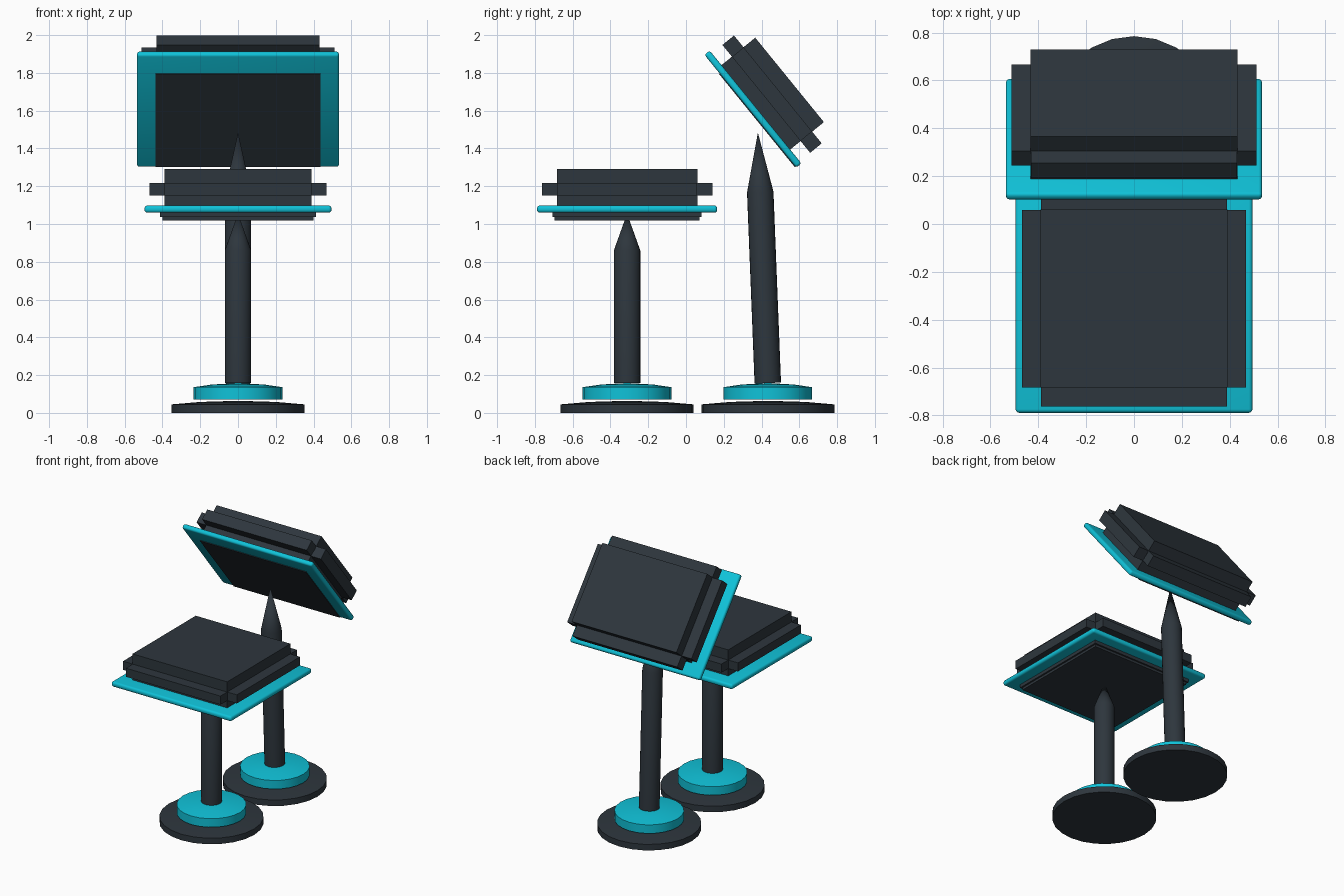
import bpy, bmesh, math
from mathutils import Matrix

if "Cube" in bpy.data.objects:
    bpy.data.objects.remove(bpy.data.objects["Cube"])


def material(name, rgb):
    m = bpy.data.materials.new(name)
    m.diffuse_color = (*rgb, 1)
    m.use_nodes = True
    m.node_tree.nodes["Principled BSDF"].inputs["Base Color"].default_value = m.diffuse_color
    return m


DARK = material("charcoal", (0.027, 0.037, 0.047))
CYAN = material("cyan", (0.005, 0.54, 0.69))


def finish(name, bm, mat, matrix, smooth=False):
    bmesh.ops.recalc_face_normals(bm, faces=bm.faces)
    me = bpy.data.meshes.new(name)
    bm.to_mesh(me)
    bm.free()
    me.materials.append(mat)
    ob = bpy.data.objects.new(name, me)
    bpy.context.collection.objects.link(ob)
    ob.matrix_world = matrix
    if smooth:
        bpy.ops.object.select_all(action='DESELECT')
        ob.select_set(True)
        bpy.context.view_layer.objects.active = ob
        bpy.ops.object.shade_smooth_by_angle(angle=math.radians(35))
    return ob


def box(name, mat, matrix, hx, y0, y1, z0, z1, bevel=0):
    """Box centred on x with half width hx, in the local frame of matrix."""
    bm = bmesh.new()
    bmesh.ops.create_cube(bm, size=1)
    for v in bm.verts:
        v.co = (v.co.x * 2 * hx, (y0 + y1) / 2 + v.co.y * (y1 - y0),
                (z0 + z1) / 2 + v.co.z * (z1 - z0))
    if bevel:
        bmesh.ops.bevel(bm, geom=bm.edges[:], offset=bevel, segments=3,
                        profile=0.5, affect='EDGES')
    return finish(name, bm, mat, matrix, bevel > 0)


def lathe(name, mat, matrix, profile, sides=24):
    """Spin a (radius, height) profile that starts and ends on the axis."""
    bm = bmesh.new()
    verts = [bm.verts.new((r, 0, z)) for r, z in profile]
    edges = [bm.edges.new(p) for p in zip(verts, verts[1:])]
    bmesh.ops.spin(bm, geom=verts + edges, cent=(0, 0, 0), axis=(0, 0, 1),
                   angle=math.tau, steps=sides, use_duplicate=False)
    bmesh.ops.remove_doubles(bm, verts=bm.verts[:], dist=1e-4)
    return finish(name, bm, mat, matrix, True)


def stand(prefix, y, shoulder, tip, lean):
    at = Matrix.Translation((0, y, 0))
    # domed floor disc and collar
    lathe(prefix + "_base", DARK, at,
          [(0, 0), (0.352, 0), (0.352, 0.045), (0.2, 0.058), (0, 0.064)])
    lathe(prefix + "_collar", CYAN, at,
          [(0, 0.072), (0.235, 0.072), (0.235, 0.136), (0.14, 0.15), (0, 0.158)])
    # pointed post
    post = Matrix.Translation((0, y, 0.158)) @ Matrix.Rotation(lean, 4, 'X')
    lathe(prefix + "_post", DARK, post,
          [(0, 0), (0.07, 0), (0.07, shoulder - 0.158), (0, tip - 0.158)])


def cushion(prefix, at, hx, hy, grow, z0, f0, f1, top):
    # main block with a cross-shaped flange around its middle
    box(prefix + "_block", DARK, at, hx, -hy, hy, z0, top)
    box(prefix + "_flange_long", DARK, at, hx - 0.001, -hy - grow, hy + grow, f0, f1)
    box(prefix + "_flange_wide", DARK, at, hx + grow, -hy + 0.001, hy - 0.001, f0, f1)


# posts and bases
stand("seat", -0.312, 0.86, 1.055, 0)
stand("backrest", 0.433, 1.17, 1.485, 0.0395)

# seat: plate, cushion, stepped underside
seat = Matrix.Translation((0, -0.312, 1.06))
box("seat_plate", CYAN, seat, 0.495, -0.477, 0.477, 0, 0.038, 0.015)
cushion("seat", seat, 0.39, 0.372, 0.079, 0.03, 0.092, 0.156, 0.232)
box("seat_underside_upper", DARK, seat, 0.412, -0.395, 0.395, -0.024, 0.005)
box("seat_underside_lower", DARK, seat, 0.4, -0.383, 0.383, -0.041, -0.02)

# backrest: the same parts, tilted, with a thin panel on the front
back = Matrix.Translation((0, 0.342, 1.595)) @ Matrix.Rotation(-0.888, 4, 'X')
box("backrest_plate", CYAN, back, 0.535, -0.388, 0.383, 0, 0.036, 0.014)
cushion("backrest", back, 0.432, 0.288, 0.08, 0.03, 0.107, 0.186, 0.266)
box("backrest_front_panel", DARK, back, 0.438, -0.26, 0.376, -0.004, 0.01)
